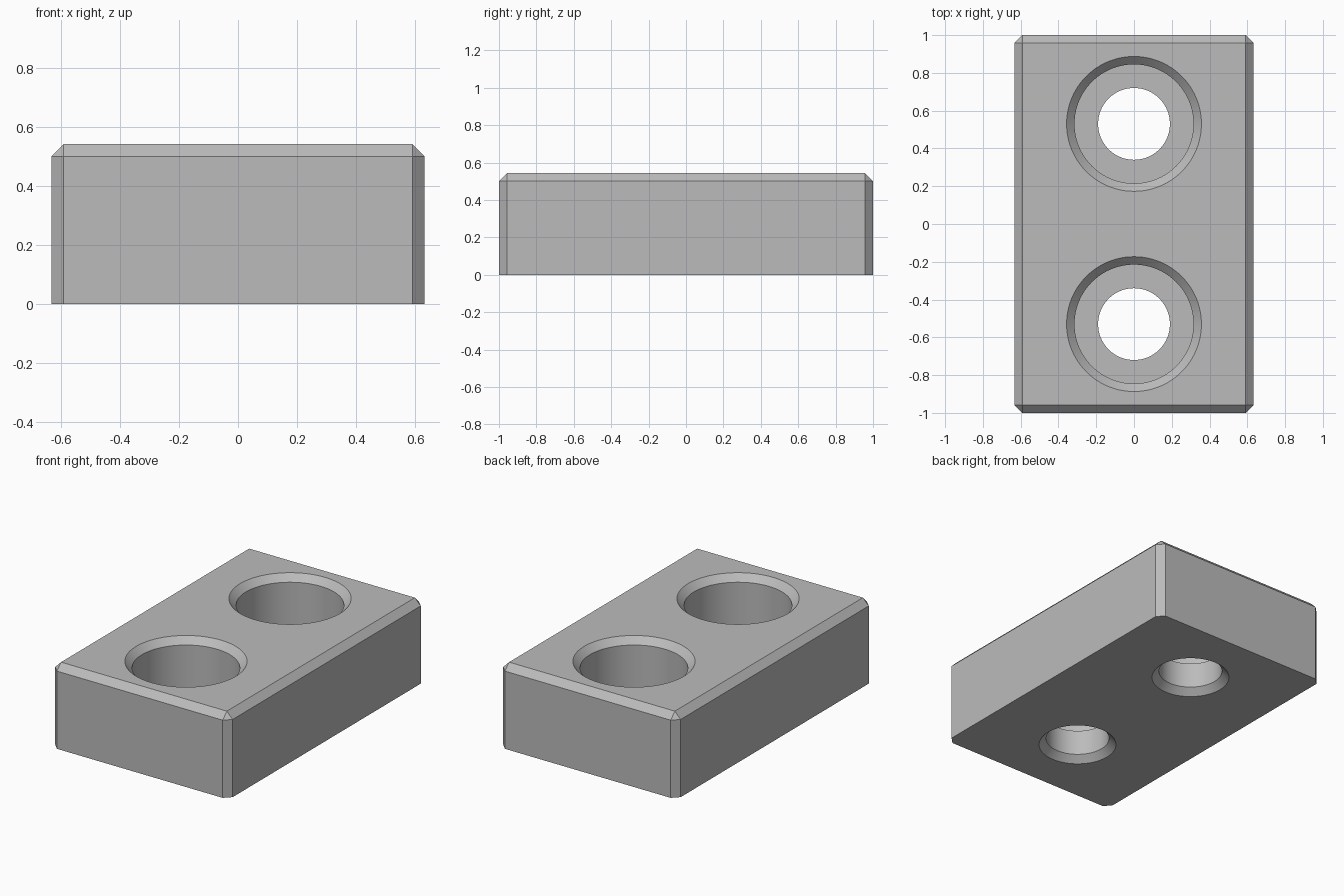
import bpy
import bmesh
import math

WIDTH, LENGTH, HEIGHT = 1.266, 2.0, 0.543
CHAMFER = 0.042
HOLE_Y = 0.53
BORE_R, SEAT_R, SEAT_Z = 0.19, 0.315, 0.205
SIDES = 96

cube = bpy.data.objects.get("Cube")
if cube:
    bpy.data.objects.remove(cube, do_unlink=True)

steel = bpy.data.materials.new("plain grey")
steel.use_nodes = True
grey = (0.5, 0.5, 0.5, 1)
steel.diffuse_color = grey
steel.node_tree.nodes["Principled BSDF"].inputs["Base Color"].default_value = grey


def add_object(name, bm):
    bmesh.ops.recalc_face_normals(bm, faces=bm.faces)
    mesh = bpy.data.meshes.new(name)
    bm.to_mesh(mesh)
    bm.free()
    obj = bpy.data.objects.new(name, mesh)
    mesh.materials.append(steel)
    bpy.context.collection.objects.link(obj)
    return obj


def make_block():
    """Box chamfered on its upright and top edges, sharp at the base."""
    bm = bmesh.new()
    bmesh.ops.create_cube(bm, size=1)
    for v in bm.verts:
        v.co.x *= WIDTH
        v.co.y *= LENGTH
        v.co.z = (v.co.z + 0.5) * HEIGHT
    edges = [e for e in bm.edges if any(v.co.z > HEIGHT / 2 for v in e.verts)]
    bmesh.ops.bevel(bm, geom=edges, offset=CHAMFER, segments=1, affect='EDGES')
    return add_object("mounting_block", bm)


def make_cutter(name, y):
    """Turned profile of a counterbored hole with chamfered mouths."""
    over = 0.05
    profile = [
        (0, -over),
        (BORE_R + CHAMFER + over, -over),
        (BORE_R, CHAMFER),
        (BORE_R, SEAT_Z),
        (SEAT_R, SEAT_Z),
        (SEAT_R, HEIGHT - CHAMFER),
        (SEAT_R + CHAMFER + over, HEIGHT + over),
        (0, HEIGHT + over),
    ]
    bm = bmesh.new()
    verts = [bm.verts.new((r, y, z)) for r, z in profile]
    edges = [bm.edges.new(pair) for pair in zip(verts, verts[1:])]
    bmesh.ops.spin(bm, geom=verts + edges, cent=(0, y, 0), axis=(0, 0, 1),
                   angle=math.tau, steps=SIDES, use_duplicate=False)
    bmesh.ops.remove_doubles(bm, verts=bm.verts, dist=0.0001)
    cutter = add_object(name, bm)
    cutter.hide_render = True
    return cutter


block = make_block()
bpy.context.view_layer.objects.active = block
block.select_set(True)

# Counterbored screw holes
for name, y in (("front_hole_cutter", -HOLE_Y), ("back_hole_cutter", HOLE_Y)):
    cutter = make_cutter(name, y)
    cut = block.modifiers.new(name, 'BOOLEAN')
    cut.operation = 'DIFFERENCE'
    cut.solver = 'EXACT'
    cut.object = cutter
    bpy.ops.object.modifier_apply(modifier=cut.name)
    bpy.data.objects.remove(cutter, do_unlink=True)

bpy.ops.object.shade_smooth_by_angle(angle=math.radians(25))
